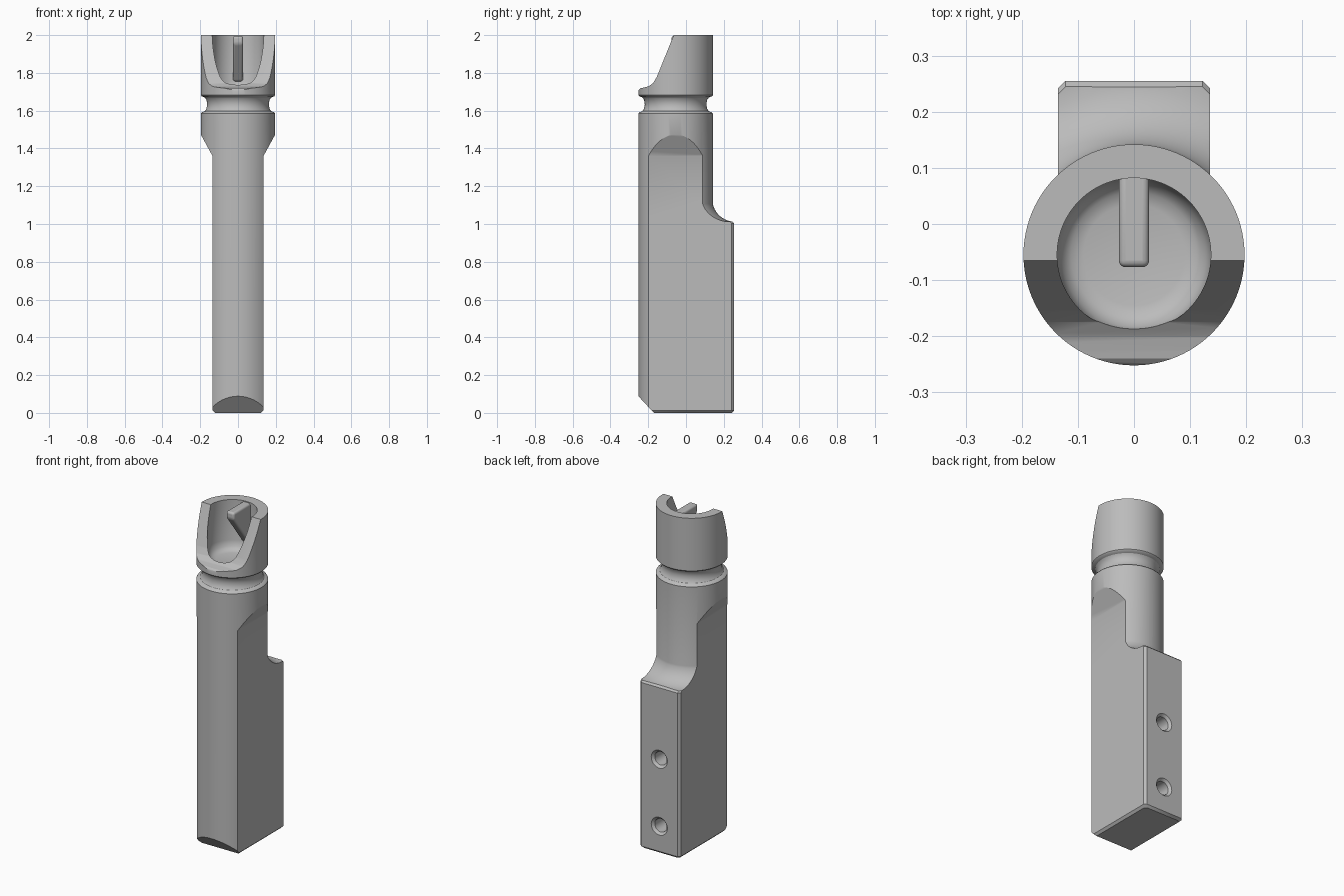
import bpy, bmesh, math

cube = bpy.data.objects.get("Cube")
if cube:
    bpy.data.objects.remove(cube, do_unlink=True)

AXIS_Y, RADIUS, HALF_WIDTH, BACK = -0.055, 0.197, 0.135, 0.255

grey = bpy.data.materials.new("plain grey")
grey.use_nodes = True
colour = (0.5, 0.5, 0.5, 1)
grey.diffuse_color = colour
grey.node_tree.nodes["Principled BSDF"].inputs["Base Color"].default_value = colour


def loft(name, rings):
    """Closed solid through rings of points, capped at both ends."""
    bm = bmesh.new()
    loops = [[bm.verts.new(p) for p in ring] for ring in rings]
    n = len(loops[0])
    for a, b in zip(loops, loops[1:]):
        for i in range(n):
            j = (i + 1) % n
            bm.faces.new((a[i], a[j], b[j], b[i]))
    bm.faces.new(loops[0][::-1])
    bm.faces.new(loops[-1])
    bmesh.ops.recalc_face_normals(bm, faces=bm.faces)
    mesh = bpy.data.meshes.new(name)
    bm.to_mesh(mesh)
    bm.free()
    mesh.materials.append(grey)
    ob = bpy.data.objects.new(name, mesh)
    bpy.context.collection.objects.link(ob)
    return ob


def circle(n):
    return [(math.cos(2 * math.pi * i / n), math.sin(2 * math.pi * i / n)) for i in range(n)]


def turned(name, profile, n=96):
    """Solid of revolution on the handle axis from (radius, height) pairs."""
    return loft(name, [[(r * c, AXIS_Y + r * s, z) for c, s in circle(n)] for r, z in profile])


def prism(name, outline, half):
    """Side outline of (y, z) pairs extruded across x."""
    return loft(name, [[(x, y, z) for y, z in outline] for x in (-half, half)])


def activate(ob):
    bpy.ops.object.select_all(action='DESELECT')
    ob.select_set(True)
    bpy.context.view_layer.objects.active = ob


def combine(ob, other, operation):
    mod = ob.modifiers.new("cut", 'BOOLEAN')
    mod.object, mod.operation, mod.solver = other, operation, 'EXACT'
    activate(ob)
    bpy.ops.object.modifier_apply(modifier=mod.name)
    bpy.data.objects.remove(other, do_unlink=True)


# Round barrel with the ring groove below the head
groove = [(0, 1.585), (.005, 1.591), (.021, 1.597), (.030, 1.61), (.034, 1.634),
          (.030, 1.658), (.021, 1.67), (.005, 1.676), (0, 1.682)]
body = turned("handle_body", [(RADIUS, -.05)] + [(RADIUS - d, z) for d, z in groove] + [(RADIUS, 2)])

# Rear block, its top sweeping up into the barrel with a hollow fillet
fillet = .12
arc = [(.314 - fillet * math.sin(math.radians(a)), 1.132 - fillet * math.cos(math.radians(a)))
       for a in range(0, 91, 9)]
rear = turned("rear_block", [(.45, -.05), (.45, arc[0][1])] + arc)
combine(rear, prism("rear_bounds", [(0, -.1), (.3, -.1), (.3, 1.3), (0, 1.3)], .16), 'INTERSECT')
combine(body, rear, 'UNION')


# Flat sides, chamfered edges, sloped toe and sloped shoulders
def section(z, w, back, front, c=.013):
    return [(x, y, z) for x, y in ((-w, front), (w, front), (w, back - c),
                                   (w - c, back), (c - w, back), (-w, back - c))]


c = .013
envelope = loft("envelope", [
    section(0, HALF_WIDTH - c, BACK - c, -.17),
    section(c, HALF_WIDTH, BACK, -.182),
    section(.14, HALF_WIDTH, BACK, -.3),
    section(1.002, HALF_WIDTH, BACK, -.3),
    section(1.018, HALF_WIDTH, BACK - .016, -.3),
    section(1.36, HALF_WIDTH, BACK - .016, -.3),
    section(1.534, .23, BACK - .016, -.3),
    section(2.05, .23, BACK - .016, -.3)])
combine(body, envelope, 'INTERSECT')

# Scooped front opening of the head
scoop = [(-.4, 1.69), (-.255, 1.695), (-.25, 1.71), (-.24, 1.719), (-.225, 1.722), (-.2, 1.728),
         (-.175, 1.745), (-.155, 1.778), (-.065, 2), (-.045, 2.05), (-.4, 2.05)]
combine(body, prism("front_scoop", scoop, .3), 'DIFFERENCE')

# Bowl inside the head
bowl = [(.09, 1.70), (.112, 1.706), (.128, 1.722), (.137, 1.755), (.137, 2.1)]
combine(body, turned("head_bowl", bowl), 'DIFFERENCE')

# Countersunk screw holes in the back
for z in (.165, .57):
    steps = ((.066, BACK + .012), (.040, BACK - .014), (.040, BACK - .15))
    hole = loft("screw_hole", [[(r * a, y, z + r * b) for a, b in circle(40)] for r, y in steps])
    combine(body, hole, 'DIFFERENCE')

# Tapered fin standing on the back wall of the bowl
fin = prism("head_fin", [(.11, 1.995), (-.077, 1.995), (-.077, 1.955), (.075, 1.755), (.11, 1.755)], .027)
bevel = fin.modifiers.new("rounding", 'BEVEL')
bevel.width, bevel.segments = .012, 4

for ob in (body, fin):
    activate(ob)
    bpy.ops.object.shade_smooth_by_angle(angle=math.radians(30))
